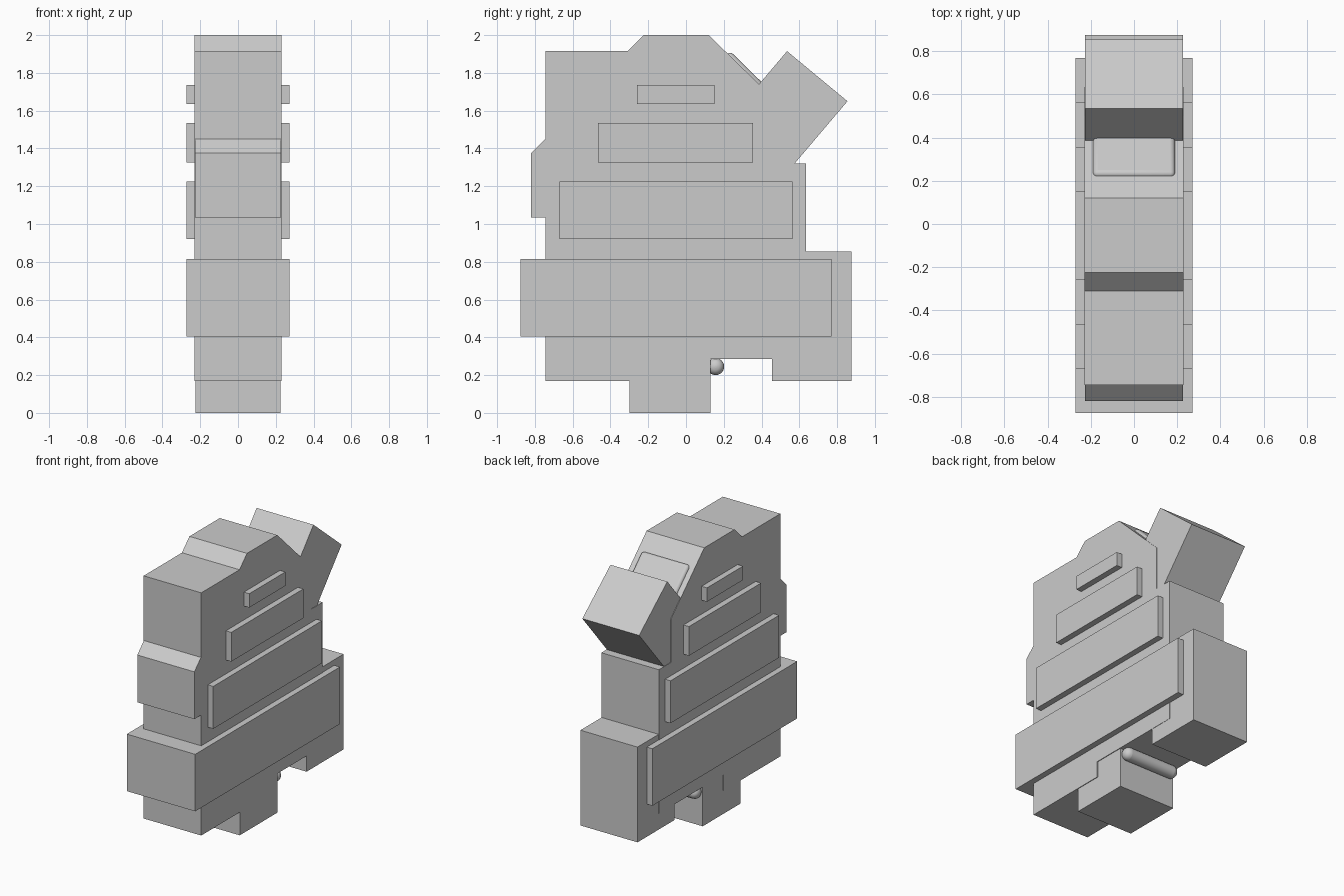
import bpy, bmesh, math

if "Cube" in bpy.data.objects:
    bpy.data.objects.remove(bpy.data.objects["Cube"])


def extrude_profile(name, points, half):
    """Side profile of (y, z) points, extruded across x from -half to half."""
    bm = bmesh.new()
    face = bm.faces.new([bm.verts.new((-half, y, z)) for y, z in points])
    out = bmesh.ops.extrude_face_region(bm, geom=[face])
    moved = [g for g in out["geom"] if isinstance(g, bmesh.types.BMVert)]
    bmesh.ops.translate(bm, vec=(2 * half, 0, 0), verts=moved)
    bmesh.ops.recalc_face_normals(bm, faces=bm.faces)
    mesh = bpy.data.meshes.new(name)
    bm.to_mesh(mesh)
    bm.free()
    obj = bpy.data.objects.new(name, mesh)
    bpy.context.collection.objects.link(obj)
    return obj


def slab(name, y0, y1, z0, z1, half):
    return extrude_profile(name, [(y0, z0), (y1, z0), (y1, z1), (y0, z1)], half)


def smooth(obj):
    bpy.ops.object.select_all(action='DESELECT')
    bpy.context.view_layer.objects.active = obj
    obj.select_set(True)
    bpy.ops.object.shade_smooth_by_angle(angle=math.radians(40))


# Main body with raised top and sloping back
extrude_profile("body", [
    (-0.745, 0.17), (-0.1, 0.17), (-0.1, 0.285), (0.635, 0.285),
    (0.635, 1.32), (0.50, 1.32), (0.50, 1.63), (0.12, 2.0),
    (-0.225, 2.0), (-0.31, 1.915), (-0.745, 1.915)], 0.229)

# Chamfered nose on the front
extrude_profile("nose", [
    (-0.82, 1.035), (-0.70, 1.035), (-0.70, 1.495), (-0.82, 1.375)], 0.227)

# Base foot, rear block and slanted rear block
slab("base_foot", -0.30, 0.13, 0.0, 0.40, 0.224)
slab("rear_block", 0.455, 0.875, 0.17, 0.855, 0.227)
extrude_profile("slanted_block", [
    (0.535, 1.915), (0.855, 1.65), (0.535, 1.273), (0.215, 1.538)], 0.226)

# Side bands stepping down in length towards the top
for name, *dims in [
        ("lower_band", -0.875, 0.77, 0.405, 0.815),
        ("middle_band", -0.67, 0.565, 0.92, 1.225),
        ("upper_band", -0.465, 0.355, 1.325, 1.535),
        ("top_band", -0.26, 0.15, 1.635, 1.735)]:
    slab(name, *dims, 0.272)

# Rounded panel lying on the rear slope
bpy.ops.mesh.primitive_cube_add(size=1, location=(0, 0.302, 1.806))
panel = bpy.context.object
panel.name = "slope_panel"
panel.dimensions = (0.38, 0.25, 0.06)
panel.rotation_euler = (math.radians(-44.5), 0, 0)
bpy.ops.object.transform_apply(location=False, rotation=False, scale=True)
bevel = panel.modifiers.new("rounding", 'BEVEL')
bevel.width = 0.022
bevel.segments = 4
smooth(panel)

# Round-ended bar tucked behind the foot
bpy.ops.mesh.primitive_cylinder_add(
    vertices=24, radius=0.045, depth=0.44,
    location=(0, 0.157, 0.245), rotation=(0, math.pi / 2, 0))
bar = bpy.context.object
bar.name = "round_bar"
bevel = bar.modifiers.new("round_ends", 'BEVEL')
bevel.width = 0.04
bevel.segments = 5
bevel.angle_limit = math.radians(40)
smooth(bar)
